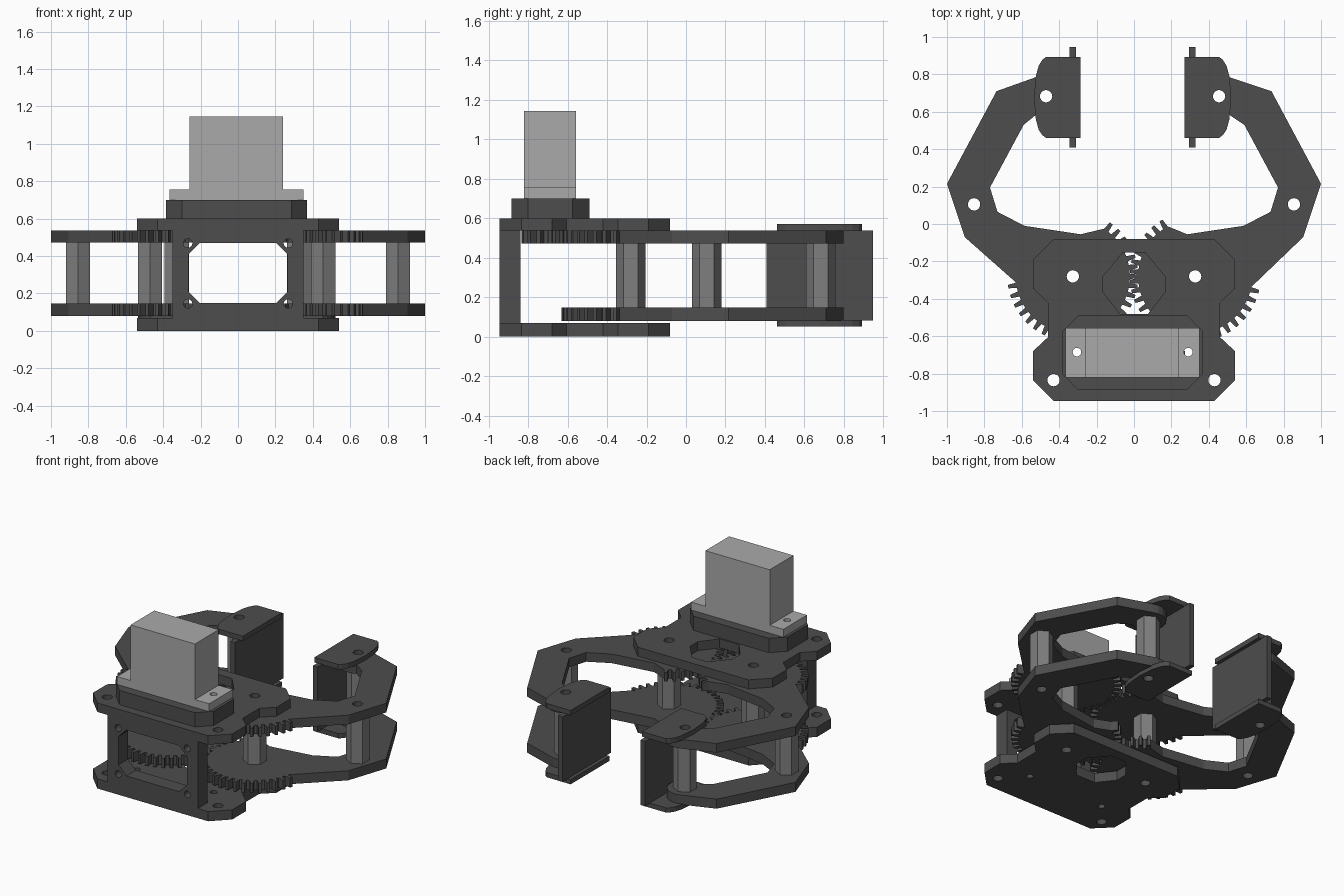
import bpy, bmesh, math
from math import cos, sin, pi, radians
from mathutils import Matrix

if "Cube" in bpy.data.objects:
    bpy.data.objects.remove(bpy.data.objects["Cube"])


def material(name, v):
    m = bpy.data.materials.new(name)
    m.diffuse_color = (v, v, v, 1)
    m.use_nodes = True
    m.node_tree.nodes["Principled BSDF"].inputs["Base Color"].default_value = m.diffuse_color
    return m


DARK = material("dark_plastic", 0.075)
METAL = material("grey_spacer", 0.21)
LIGHT = material("light_servo", 0.40)


def ring(cx, cy, r, n=20, a0=0.0):
    return [(cx + r * cos(a0 + 2 * pi * i / n), cy + r * sin(a0 + 2 * pi * i / n)) for i in range(n)]


def mirrored(half):
    """Close an outline given as its x > 0 half."""
    return half + [(-x, y) for x, y in reversed(half)]


def slab(name, outline, z0, z1, mat, holes=(), matrix=None):
    """Extruded flat profile with holes."""
    cu = bpy.data.curves.new(name, 'CURVE')
    cu.dimensions, cu.fill_mode = '2D', 'BOTH'
    cu.extrude = (z1 - z0) / 2
    for loop in [outline, *holes]:
        sp = cu.splines.new('POLY')
        sp.points.add(len(loop) - 1)
        for p, (x, y) in zip(sp.points, loop):
            p.co = (x, y, 0, 1)
        sp.use_cyclic_u = True
    tmp = bpy.data.objects.new(name + "_curve", cu)
    bpy.context.collection.objects.link(tmp)
    bpy.context.view_layer.update()
    me = bpy.data.meshes.new_from_object(tmp.evaluated_get(bpy.context.evaluated_depsgraph_get()))
    bpy.data.objects.remove(tmp)
    bm = bmesh.new()
    bm.from_mesh(me)
    bmesh.ops.remove_doubles(bm, verts=bm.verts, dist=1e-5)
    bmesh.ops.translate(bm, verts=bm.verts, vec=(0, 0, (z0 + z1) / 2))
    if matrix:
        bmesh.ops.transform(bm, verts=bm.verts, matrix=matrix)
    bmesh.ops.recalc_face_normals(bm, faces=bm.faces)
    for f in bm.faces:
        f.smooth = False
    bm.to_mesh(me)
    bm.free()
    me.materials.clear()
    me.materials.append(mat)
    ob = bpy.data.objects.new(name, me)
    bpy.context.collection.objects.link(ob)
    return ob


def rect(x0, x1, y0, y1):
    return [(x0, y0), (x1, y0), (x1, y1), (x0, y1)]


def teeth(cx, cy, root, tip, first, pitch, count):
    """Counter-clockwise run of trapezoid gear teeth, angles in degrees."""
    pts = []
    for i in range(count):
        a = first + i * pitch
        for f, r in ((-0.3, root), (-0.17, tip), (0.17, tip), (0.3, root)):
            t = radians(a + f * pitch)
            pts.append((cx + r * cos(t), cy + r * sin(t)))
    return pts


BOLT = 0.033
LOW, HIGH = (0.08, 0.147), (0.473, 0.537)

# Base plates, top and bottom
plate = mirrored([(0.43, -0.945), (0.54, -0.835), (0.54, -0.68), (0.46, -0.605),
                  (0.46, -0.42), (0.54, -0.345), (0.54, -0.19), (0.43, -0.08)])
window = mirrored([(0.075, -0.48), (0.165, -0.365), (0.165, -0.28), (0.06, -0.153)])
servo_holes = [ring(-0.305, -0.685, 0.023), ring(0.29, -0.685, 0.023)]
plate_holes = [window] + servo_holes
for s in (-1, 1):
    plate_holes += [ring(s * 0.327, -0.28, BOLT), ring(s * 0.43, -0.835, BOLT)]
slab("bottom_plate", plate, 0, 0.068, DARK, plate_holes)
slab("top_plate", plate, 0.537, 0.60, DARK, plate_holes)

# Front wall with chamfered opening and screw holes
opening = mirrored([(0.205, 0.148), (0.265, 0.21), (0.265, 0.41), (0.205, 0.47)])
screws = [ring(sx * 0.268, z, 0.024, 16) for sx in (-1, 1) for z in (0.145, 0.468)]
slab("front_wall", rect(-0.35, 0.35, 0.068, 0.537), 0.84, 0.945, DARK, [opening] + screws,
     Matrix.Rotation(pi / 2, 4, 'X'))

# Servo mount, flange and body
mount = [(-0.30, -0.885), (0.285, -0.885), (0.37, -0.80), (0.37, -0.575),
         (0.285, -0.49), (-0.30, -0.49), (-0.385, -0.575), (-0.385, -0.80)]
slab("servo_mount", mount, 0.60, 0.70, DARK, servo_holes)
slab("servo_flange", rect(-0.365, 0.35, -0.82, -0.557), 0.70, 0.755, LIGHT, servo_holes)
slab("servo_body", rect(-0.26, 0.24, -0.82, -0.557), 0.755, 1.145, LIGHT)

# Servo pinion under the top plate
slab("drive_gear", teeth(0.13, -0.69, 0.10, 0.143, 0, 24, 15), *HIGH, DARK)

# Geared arms, spacers and fingers on each side
for side, s, first, dx in (("right", 1, 121.5, 0.0), ("left", -1, 126.0, 0.015)):
    flip = Matrix.Scale(s, 4, (1, 0, 0))
    hub, elbow, pivot = (0.327, -0.28), (0.855, 0.105), (0.455 + dx, 0.683)
    tip_arc = [(pivot[0] + 0.115 * cos(radians(a)), pivot[1] + 0.115 * sin(radians(a)))
               for a in range(65, 300, 18)]
    arm = teeth(*hub, 0.305, 0.35, first, 9, 26)
    arm += [(0.905, -0.07), (1.0, 0.215), (0.735, 0.71)] + tip_arc
    arm += [(0.59, 0.53), (0.77, 0.195), (0.73, 0.065), (0.585, -0.01), (0.285, -0.055)]
    bolts = [ring(*p, BOLT) for p in (hub, elbow, pivot)]
    for level, zs in (("lower", LOW), ("upper", HIGH)):
        slab(f"{side}_{level}_arm", arm, *zs, DARK, bolts, flip)

    # Hollow hexagonal spacers
    for label, p in (("hub", hub), ("elbow", elbow), ("finger", pivot)):
        slab(f"{side}_{label}_spacer", ring(*p, 0.075, 6, pi / 2), 0.147, 0.473, METAL,
             [ring(*p, BOLT)], flip)

    # Finger end caps and gripping pad
    x = 0.27 + dx
    cap = [(x, 0.46), (x + 0.185, 0.46), (x + 0.205, 0.475), (x + 0.225, 0.505), (x + 0.24, 0.56),
           (x + 0.25, 0.675), (x + 0.24, 0.79), (x + 0.225, 0.845), (x + 0.205, 0.878),
           (x + 0.185, 0.893), (x, 0.893)]
    for level, z0, z1 in (("lower", 0.052, 0.085), ("upper", 0.535, 0.57)):
        slab(f"{side}_{level}_finger_cap", cap, z0, z1, DARK, [ring(*pivot, BOLT)], flip)
    slab(f"{side}_finger_pad", rect(x + 0.025, x + 0.06, 0.408, 0.947), 0.083, 0.538, DARK,
         (), flip)
